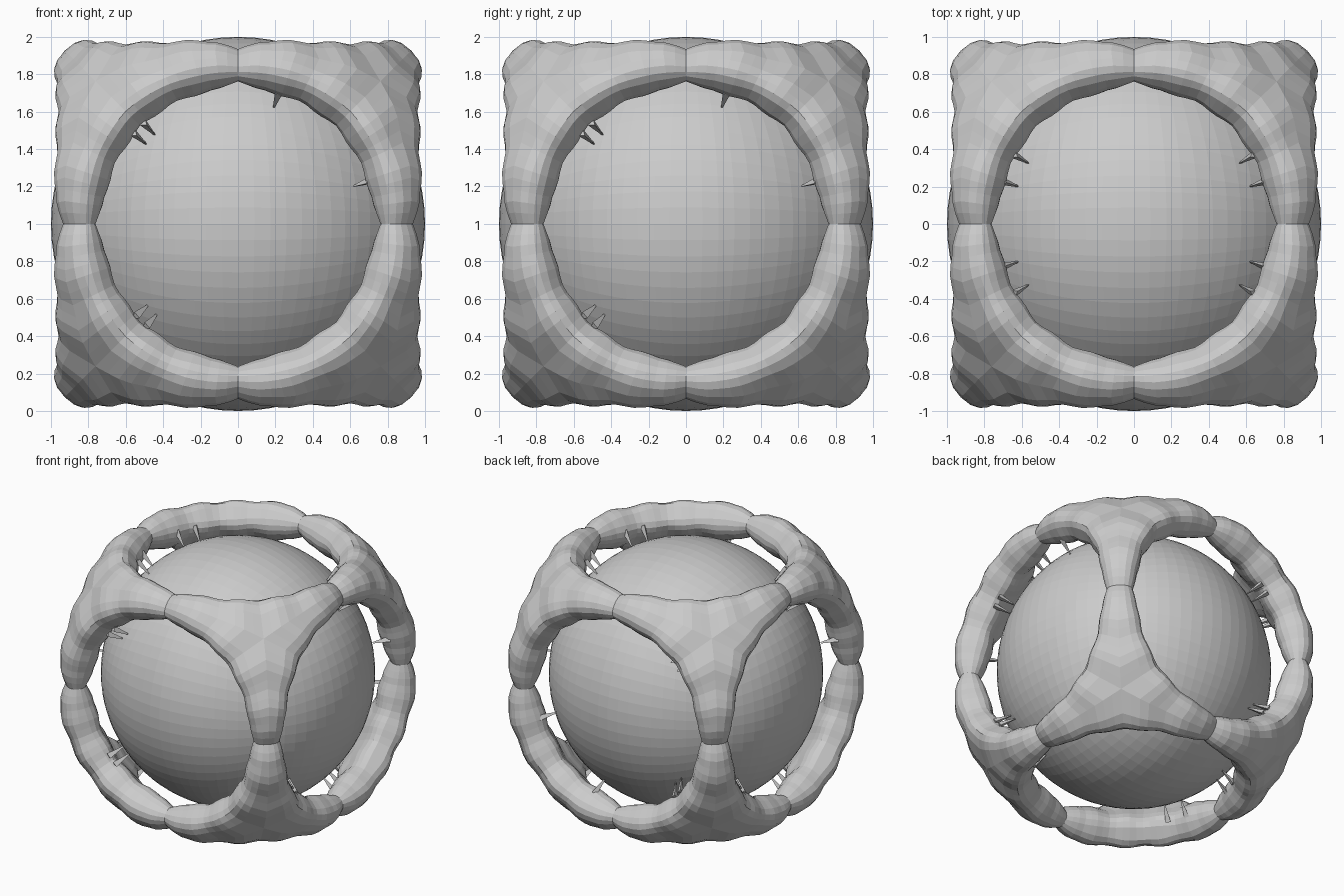
import bpy, bmesh
from math import pi, sin, cos, atan, asin, radians, exp
from mathutils import Vector, Matrix

if "Cube" in bpy.data.objects:
    bpy.data.objects.remove(bpy.data.objects["Cube"])

CENTRE = Vector((0, 0, 1))
SHELL = 1.2       # middle radius of the cage
STEPS = 96        # sections round each opening
SIDES = 9         # facets across each half section

grey = bpy.data.materials.new("plain grey")
grey.use_nodes = True
grey.diffuse_color = (0.6, 0.6, 0.6, 1)
grey.node_tree.nodes["Principled BSDF"].inputs["Base Color"].default_value = (0.6, 0.6, 0.6, 1)

# Turns that carry the top opening to each of the six sides
TURNS = [Matrix.Rotation(a, 3, "X") for a in (0, pi / 2, pi, -pi / 2)]
TURNS += [Matrix.Rotation(a, 3, "Y") @ Matrix.Rotation(a, 3, "Z") for a in (pi / 2, -pi / 2)]


def make_object(name, bm):
    bmesh.ops.recalc_face_normals(bm, faces=bm.faces)
    mesh = bpy.data.meshes.new(name)
    bm.to_mesh(mesh)
    bm.free()
    mesh.materials.append(grey)
    obj = bpy.data.objects.new(name, mesh)
    obj.location = CENTRE
    bpy.context.collection.objects.link(obj)
    return obj


def polar(tilt, turn, radius):
    return Vector((sin(tilt) * cos(turn), sin(tilt) * sin(turn), cos(tilt))) * radius


def power(v, p):
    return (1 if v >= 0 else -1) * abs(v) ** p


def rim_section(turn):
    """Half section of the cage, from the middle of a strut round the rim of an opening."""
    quarter = turn % (pi / 2)
    off_neck = min(quarter, pi / 2 - quarter)
    neck = exp(-(off_neck / radians(5)) ** 2)
    corner = sin(2 * quarter) ** 2
    ripple = 0.008 * cos(20 * turn) * (1 - neck)
    middle = atan(1 / max(abs(cos(turn)), abs(sin(turn))))
    edge = asin((0.757 + 0.018 * corner + 0.022 * neck - ripple / 2) / SHELL)
    half = 0.128 - 0.055 * neck + ripple
    p = 0.9 - 0.35 * corner
    for i in range(SIDES + 1):
        s = pi * i / SIDES
        yield polar(middle - (middle - edge) * power(sin(s), p), turn,
                    SHELL + half * power(cos(s), p))


# Inner ball: a cube grid rounded to a sphere
bm = bmesh.new()
bmesh.ops.create_cube(bm, size=2)
bmesh.ops.subdivide_edges(bm, edges=bm.edges[:], cuts=17, use_grid_fill=True)
for v in bm.verts:
    v.co = Vector([sin(c * pi / 4) / cos(c * pi / 4) for c in v.co]).normalized()
make_object("inner_ball", bm)

# Cage: six rims joined along the struts between them
bm = bmesh.new()
for turn_matrix in TURNS:
    rows = [[bm.verts.new(turn_matrix @ p) for p in rim_section(2 * pi * k / STEPS)]
            for k in range(STEPS)]
    for k in range(STEPS):
        a, b = rows[k], rows[(k + 1) % STEPS]
        for i in range(SIDES):
            bm.faces.new((a[i], b[i], b[i + 1], a[i + 1]))
bmesh.ops.remove_doubles(bm, verts=bm.verts, dist=0.002)
make_object("outer_cage", bm)

# Thin thorns under the rims, pointing at the ball
bm = bmesh.new()
for n, turn_matrix in enumerate(TURNS):
    angles = [18, 30, 150, 162, 198, 210, 330, 342] if n in (0, 2) else [18, 73, 133, 139, 222, 228]
    for angle in angles:
        out = turn_matrix @ polar(radians(40.5), radians(angle), 1)
        place = Matrix.Translation(out * 1.07) @ out.to_track_quat("Z", "Y").to_matrix().to_4x4()
        bmesh.ops.create_cone(bm, cap_ends=True, segments=3, radius1=0.006,
                              radius2=0.025, depth=0.13, matrix=place)
make_object("rim_thorns", bm)
